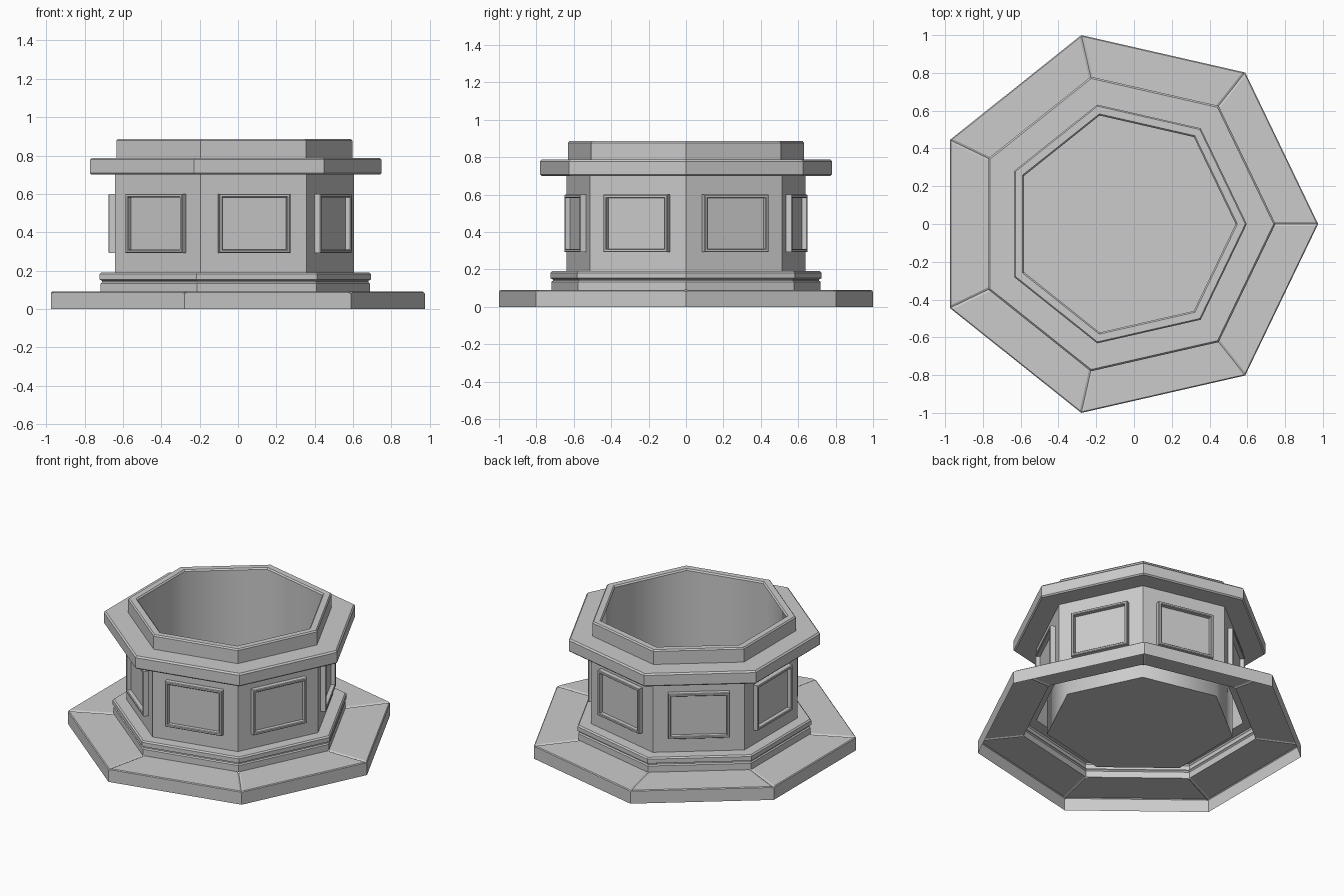
import bpy, bmesh
from math import pi, cos, sin
from mathutils import Vector, Matrix

if "Cube" in bpy.data.objects:
    bpy.data.objects.remove(bpy.data.objects["Cube"])

N = 7
R = 1.0257                       # outer circumradius of the plinth
CX = -0.0508                     # shift so the heptagon is centred on its bounds
BODY_R = 0.656
APOTHEM = BODY_R * cos(pi / N)


def corner(k, r, z=0.0):
    a = 2 * pi * k / N
    return Vector((CX + r * cos(a), r * sin(a), z))


def finish(name, bm):
    mesh = bpy.data.meshes.new(name)
    bm.to_mesh(mesh)
    bm.free()
    obj = bpy.data.objects.new(name, mesh)
    bpy.context.collection.objects.link(obj)
    return obj


def bridge(bm, rings, smooth=False):
    for lo, hi in zip(rings, rings[1:]):
        n = len(lo)
        for i in range(n):
            j = (i + 1) % n
            f = bm.faces.new((lo[i], lo[j], hi[j], hi[i]))
            f.smooth = smooth


def lathe(name, profile, floor=False, smooth=False):
    """Sweep an (r, z) profile around the seven corners."""
    bm = bmesh.new()
    rings = [[bm.verts.new(corner(k, r, z)) for k in range(N)] for r, z in profile]
    bridge(bm, rings, smooth)
    if floor:
        bm.faces.new(rings[-1])
    return finish(name, bm)


# Open-bottomed plinth with shallow mitre grooves at each corner
bm = bmesh.new()
rings = []
for r, z, dip in ((R, 0, 0), (R, 0.085, 0.005), (R - 0.006, 0.09, 0.006), (0.738, 0.09, 0.006)):
    ring = []
    for k in range(N):
        p = corner(k, r, z)
        for nb in (k - 1, None, k + 1):
            if nb is None:
                ring.append(bm.verts.new(p - Vector((0, 0, dip))))
            else:
                d = (corner(nb, r, z) - p).normalized()
                ring.append(bm.verts.new(p + d * 0.012))
    rings.append(ring)
bridge(bm, rings)
finish("plinth", bm)

# Stepped base moulding
lathe("base_moulding", [(0.738, 0.09), (0.738, 0.133), (0.730, 0.14), (0.730, 0.147),
                        (0.744, 0.153), (0.744, 0.182), (0.735, 0.191), (BODY_R, 0.191)])

# Body wall
lathe("body", [(BODY_R, 0.191), (BODY_R, 0.70)])

# Projecting rim
lathe("rim", [(BODY_R, 0.70), (0.792, 0.70), (0.80, 0.708), (0.80, 0.778),
              (0.79, 0.788), (0.648, 0.788)])

# Top collar
lathe("collar", [(0.648, 0.788), (0.648, 0.877), (0.640, 0.886), (0.598, 0.886), (0.589, 0.877)])

# Basin lining with floor
lathe("basin", [(0.589, 0.877), (0.589, 0.085)], floor=True, smooth=True)

# Raised picture-frame panel on each wall: local x along the wall, y up, z outward
W, H, DEPTH, BORDER, BEV = 0.19, 0.154, 0.034, 0.018, 0.004
SECTION = [(0, 0), (0, DEPTH - BEV), (BEV, DEPTH), (BORDER - BEV, DEPTH),
           (BORDER, DEPTH - BEV), (BORDER, 0.005)]
for k in range(N):
    a = 2 * pi * (k + 0.5) / N
    out = Vector((cos(a), sin(a), 0))
    side = Vector((-sin(a), cos(a), 0))
    base = Vector((CX, 0, 0.446)) + out * APOTHEM
    bm = bmesh.new()
    rings = []
    for inset, h in SECTION:
        rings.append([bm.verts.new(base + side * (sx * (W - inset)) + out * h
                                   + Vector((0, 0, sy * (H - inset))))
                      for sx, sy in ((-1, -1), (1, -1), (1, 1), (-1, 1))])
    bridge(bm, rings)
    bm.faces.new(rings[-1])
    finish(f"wall_panel_{k + 1}", bm)

# Basin faces look inward, so flip its winding
basin = bpy.data.objects["basin"]
floor_z = basin.data.polygons[-1].normal.z
if floor_z < 0:
    basin.data.flip_normals()
